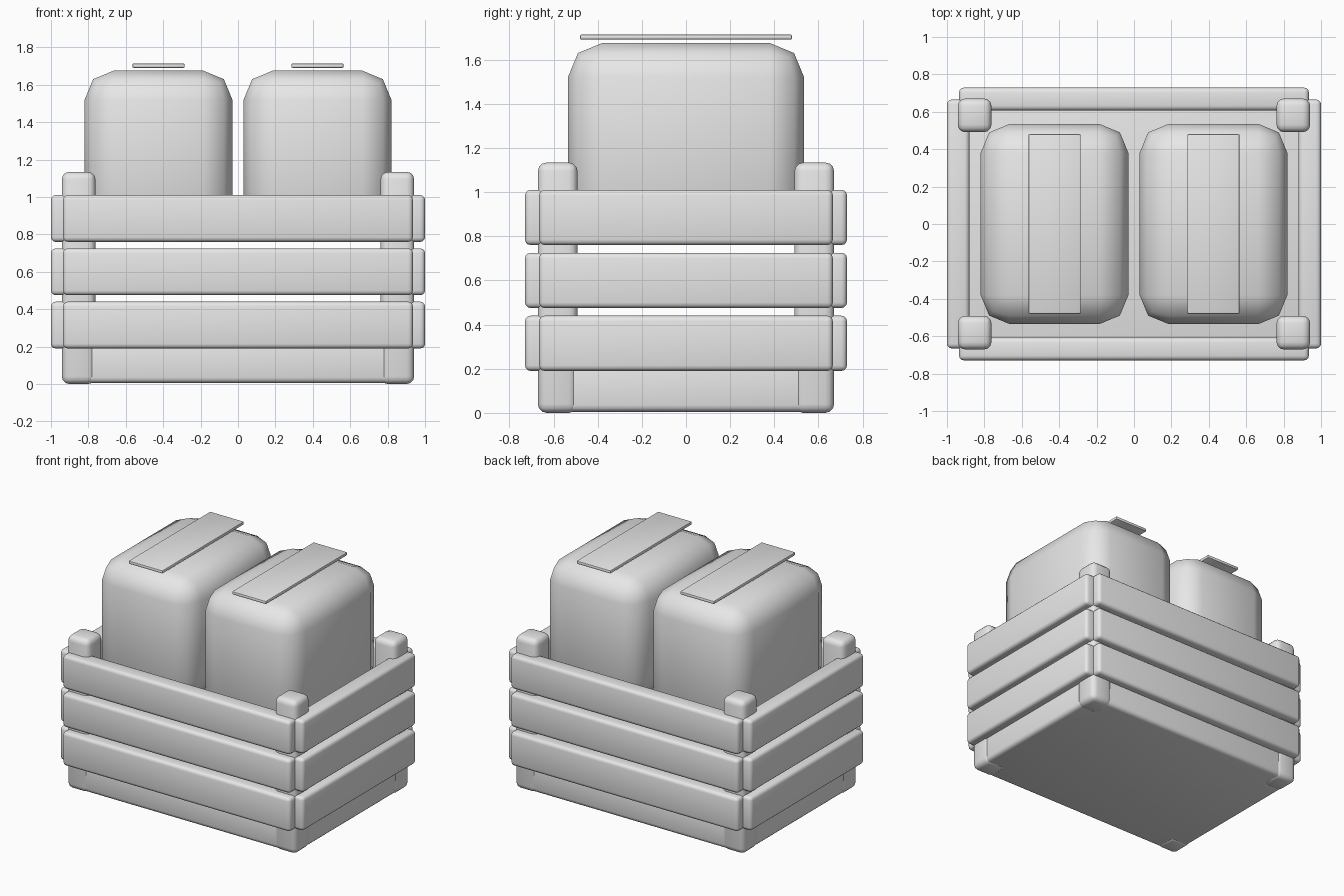
import bpy
import bmesh
import math

old = bpy.data.objects.get("Cube")
if old:
    bpy.data.objects.remove(old, do_unlink=True)

# Single light grey finish
grey = bpy.data.materials.new("light_grey")
grey.use_nodes = True
grey.diffuse_color = (0.8, 0.8, 0.8, 1)
grey.node_tree.nodes["Principled BSDF"].inputs["Base Color"].default_value = grey.diffuse_color


def rounded_box(name, center, size, radius, segments, angle=40):
    """Box with rounded edges, smooth shaded."""
    bm = bmesh.new()
    bmesh.ops.create_cube(bm, size=1)
    for v in bm.verts:
        v.co = [c + p * s for c, p, s in zip(center, v.co, size)]
    bmesh.ops.bevel(bm, geom=bm.edges[:], offset=radius, segments=segments,
                    profile=0.5, affect='EDGES', clamp_overlap=True)
    mesh = bpy.data.meshes.new(name)
    bm.to_mesh(mesh)
    bm.free()
    mesh.materials.append(grey)
    obj = bpy.data.objects.new(name, mesh)
    bpy.context.collection.objects.link(obj)
    bpy.ops.object.select_all(action='DESELECT')
    obj.select_set(True)
    bpy.context.view_layer.objects.active = obj
    bpy.ops.object.shade_smooth_by_angle(angle=math.radians(angle))
    return obj


# Crate base
rounded_box("crate_base", (0, 0, 0.115), (1.87, 1.33, 0.22), 0.03, 3)

# Corner posts
for side, x in (("left", 0.852), ("right", -0.852)):
    for end, y in (("front", -0.581), ("back", 0.581)):
        rounded_box(f"{end}_{side}_post", (x, y, 0.567), (0.18, 0.18, 1.134), 0.04, 3)

# Three rows of slats around the crate
for row, z in enumerate((0.315, 0.6, 0.885), 1):
    for end, y in (("front", -0.668), ("back", 0.668)):
        rounded_box(f"{end}_slat_{row}", (0, y, z), (1.87, 0.122, 0.25), 0.025, 3)
    for side, x in (("left", 0.94), ("right", -0.94)):
        rounded_box(f"{side}_slat_{row}", (x, 0, z), (0.12, 1.33, 0.25), 0.025, 3)

# Two rounded containers with thin top strips
for side, x in (("left", 0.425), ("right", -0.425)):
    rounded_box(f"{side}_container", (x, 0, 1.225), (0.79, 1.07, 0.9), 0.155, 2, 60)
    rounded_box(f"{side}_top_strip", (x, 0, 1.702), (0.28, 0.96, 0.024), 0.008, 2)
